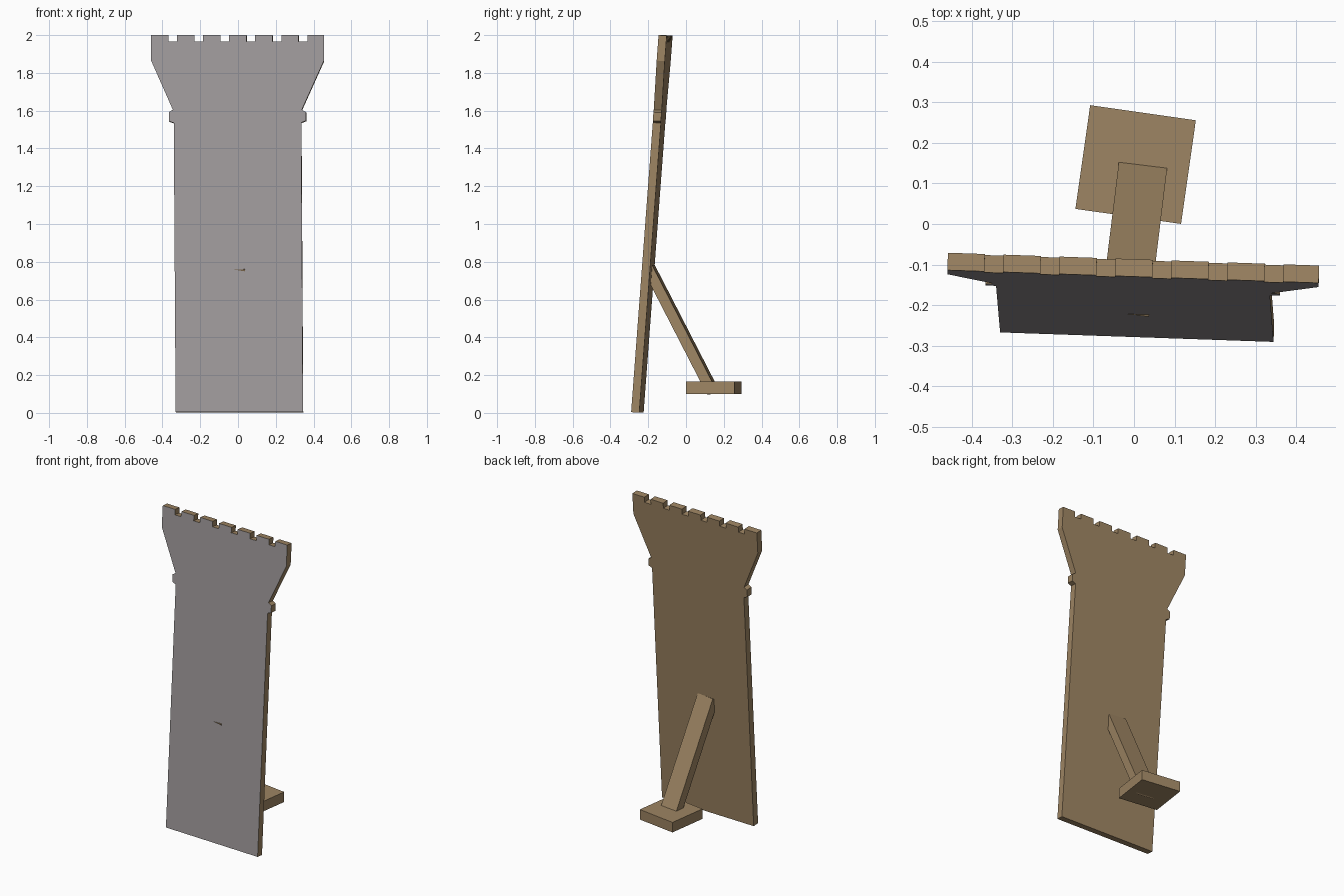
import bpy, bmesh, math
from mathutils import Vector

if "Cube" in bpy.data.objects:
    bpy.data.objects.remove(bpy.data.objects["Cube"])


def material(name, rgb):
    m = bpy.data.materials.new(name)
    m.diffuse_color = (*rgb, 1.0)
    m.use_nodes = True
    m.node_tree.nodes["Principled BSDF"].inputs["Base Color"].default_value = m.diffuse_color
    return m


wood = material("tan wood", (0.34, 0.235, 0.125))
grey = material("warm grey paint", (0.35, 0.325, 0.33))


def finish(name, bm, mats):
    bmesh.ops.recalc_face_normals(bm, faces=bm.faces)
    me = bpy.data.meshes.new(name)
    bm.to_mesh(me)
    bm.free()
    for m in mats:
        me.materials.append(m)
    ob = bpy.data.objects.new(name, me)
    bpy.context.collection.objects.link(ob)
    return ob


# Tower cut-out: outline in x, z leaning back and slightly turned
outline = [(-0.33, 0.006), (0.344, 0.004), (0.335, 1.537), (0.36, 1.547), (0.36, 1.592),
           (0.338, 1.605), (0.455, 1.865), (0.455, 2.0)]
# Battlement notches, right to left
for k in range(6):
    c = 0.344 - k * 0.138
    outline += [(c + 0.023, 2.0), (c + 0.023, 1.966), (c - 0.023, 1.966), (c - 0.023, 2.0)]
outline += [(-0.46, 2.0), (-0.46, 1.865), (-0.345, 1.605),
            (-0.366, 1.592), (-0.366, 1.545), (-0.34, 1.535)]

LEAN, TURN = 0.0747, -0.0345
normal = Vector((-TURN, 1.0, -LEAN)).normalized()
bm = bmesh.new()
front = [bm.verts.new((x, -0.279 + LEAN * z + TURN * x, z)) for x, z in outline]
back = [bm.verts.new(v.co + normal * 0.043) for v in front]
bm.faces.new(front)
bm.faces.new(back[::-1])
n = len(front)
for i in range(n):
    j = (i + 1) % n
    bm.faces.new((front[i], back[i], back[j], front[j]))
panel = finish("tower_panel", bm, [wood, grey])
# Painted face is the one turned to the front
for p in panel.data.polygons:
    p.material_index = 1 if p.normal.y < -0.9 else 0


def box(name, size, loc, rot):
    b = bmesh.new()
    bmesh.ops.create_cube(b, size=1.0)
    bmesh.ops.scale(b, vec=size, verts=b.verts)
    ob = finish(name, b, [wood])
    ob.location = loc
    ob.rotation_euler = [math.radians(a) for a in rot]
    return ob


# Rear prop and its foot block
box("prop_strut", (0.12, 0.055, 0.745), (0.001, -0.027, 0.44), (27.4, 0, -7))
box("foot_block", (0.263, 0.258, 0.065), (0.004, 0.1465, 0.133), (0, 0, -8.1))
